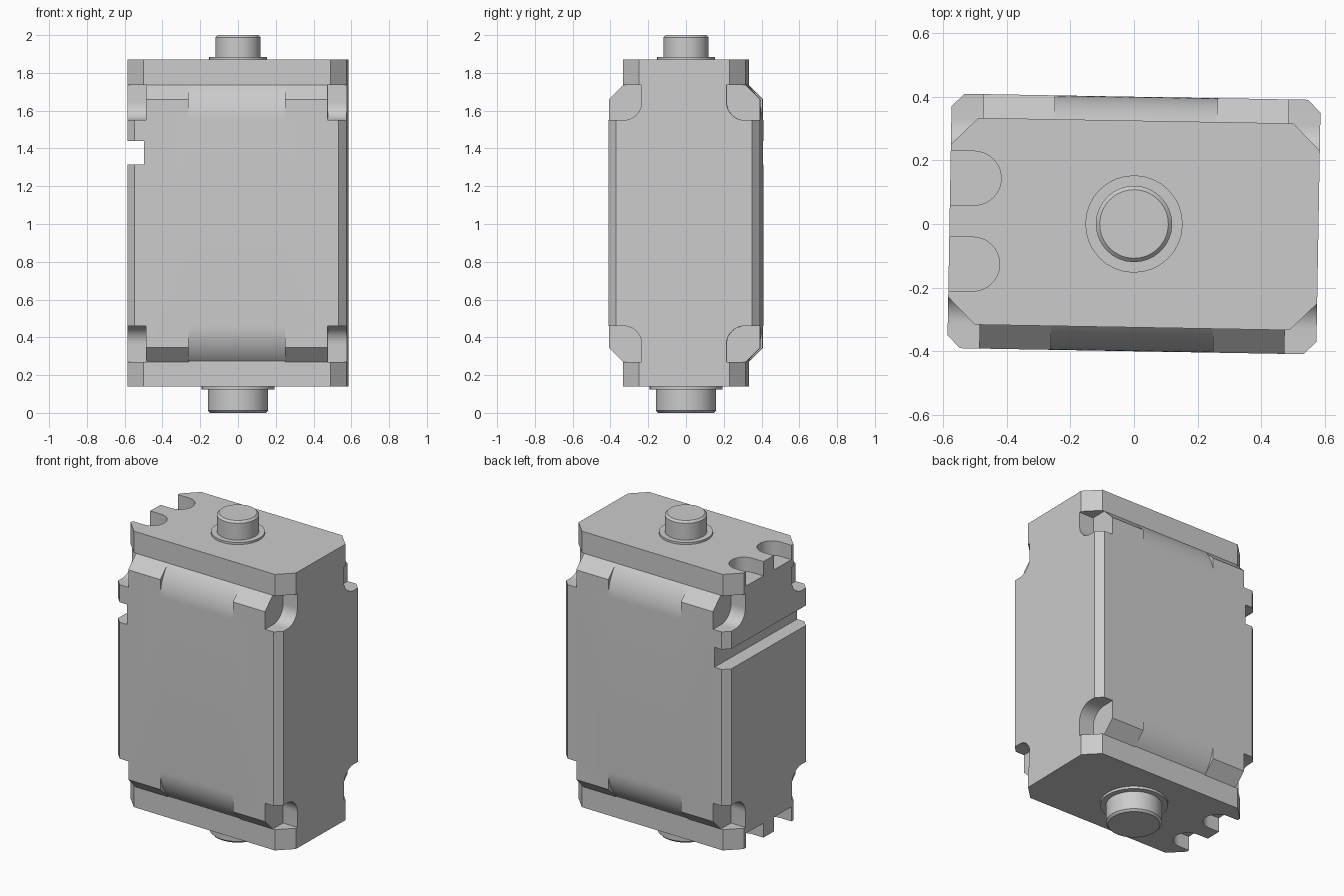
import bpy, bmesh, math
from mathutils import Matrix

cube = bpy.data.objects.get("Cube")
if cube:
    bpy.data.objects.remove(cube, do_unlink=True)

GREY = bpy.data.materials.new("light grey")
GREY.use_nodes = True
COLOUR = (0.6, 0.6, 0.6, 1)
GREY.diffuse_color = COLOUR
GREY.node_tree.nodes["Principled BSDF"].inputs["Base Color"].default_value = COLOUR

# Main dimensions, all as half widths and heights
HX, HY, CAP_Y = 0.58, 0.40, 0.325
BASE, TOP, LOW, HIGH = 0.14, 1.87, 0.27, 1.735
MID = (BASE + TOP) / 2


def prism(bm, pts, axis, lo, hi):
    """Extrude a 2D outline along x (outline in y, z) or z (outline in x, y)."""
    def place(p, t):
        return (t, p[0], p[1]) if axis == "x" else (p[0], p[1], t)
    a = [bm.verts.new(place(p, lo)) for p in pts]
    b = [bm.verts.new(place(p, hi)) for p in pts]
    bm.faces.new(a)
    bm.faces.new(b[::-1])
    for i in range(len(pts)):
        j = (i + 1) % len(pts)
        bm.faces.new((a[i], a[j], b[j], b[i]))


def make(name, bm):
    bmesh.ops.recalc_face_normals(bm, faces=bm.faces[:])
    me = bpy.data.meshes.new(name)
    bm.to_mesh(me)
    bm.free()
    ob = bpy.data.objects.new(name, me)
    bpy.context.collection.objects.link(ob)
    me.materials.append(GREY)
    return ob


def activate(ob):
    bpy.ops.object.select_all(action="DESELECT")
    ob.select_set(True)
    bpy.context.view_layer.objects.active = ob


def boolean(ob, other, operation):
    activate(ob)
    mod = ob.modifiers.new(operation, "BOOLEAN")
    mod.operation, mod.object, mod.solver = operation, other, "EXACT"
    bpy.ops.object.modifier_apply(modifier=mod.name)
    bpy.data.objects.remove(other, do_unlink=True)


def arc(cx, cy, r, start, end, n=12):
    return [(cx + r * math.cos(math.radians(start + (end - start) * i / n)),
             cy + r * math.sin(math.radians(start + (end - start) * i / n)))
            for i in range(n + 1)]


def octagon(x, y, c):
    return [(x, y - c), (x - c, y), (c - x, y), (-x, y - c),
            (-x, c - y), (c - x, -y), (x - c, -y), (x, c - y)]


def mirrored(pts, sy, sz):
    return [(sy * y, MID + sz * (z - MID)) for y, z in pts]


# Housing: side profile with sloped ends, trimmed to a chamfered plan
bm = bmesh.new()
slope = HY - CAP_Y
prism(bm, [(CAP_Y, LOW), (HY, LOW + slope), (HY, HIGH - slope), (CAP_Y, HIGH),
           (-CAP_Y, HIGH), (-HY, HIGH - slope), (-HY, LOW + slope), (-CAP_Y, LOW)],
      "x", -1, 1)
housing = make("housing", bm)
bm = bmesh.new()
prism(bm, octagon(HX, HY + 0.0001, 0.04), "z", 0, 2)
boolean(housing, make("plan_cutter", bm), "INTERSECT")

# Rounded recesses in the middle of the slopes, and corner notches
drop = HIGH - 1.55
radius = (drop ** 2 + slope ** 2) / (2 * slope)
sweep = math.degrees(math.asin(drop / radius))
recess = arc(HY - radius, 1.55, radius, 0, sweep) + [(0.6, HIGH + 0.05), (0.6, 1.55)]
recess.insert(-2, (CAP_Y, HIGH + 0.05))
notch = [(0.225, HIGH + 0.05)] + arc(0.32, 1.645, 0.095, 180, 270) + [(0.6, 1.55), (0.6, HIGH + 0.05)]
bm = bmesh.new()
for sy in (-1, 1):
    for sz in (-1, 1):
        prism(bm, mirrored(recess, sy, sz), "x", -0.255, 0.255)
        for sx in (-1, 1):
            prism(bm, mirrored(notch, sy, sz), "x", sx * 0.48, sx * 0.7)
# Groove across the right side
prism(bm, [(-0.6, 1.315), (0.6, 1.315), (0.6, 1.44), (-0.6, 1.44)], "x", -0.7, -0.49)
boolean(housing, make("housing_cutter", bm), "DIFFERENCE")

# End caps with two round-ended screw slots each
for lo, hi, cut in ((BASE, LOW, (0, BASE + 0.09)), (HIGH, TOP, (TOP - 0.09, 2))):
    bm = bmesh.new()
    prism(bm, octagon(HX, CAP_Y, 0.085), "z", lo, hi)
    cap = make("end_cap", bm)
    bm = bmesh.new()
    for y in (-0.135, 0.135):
        prism(bm, [(-0.7, y - 0.085)] + arc(-0.505, y, 0.085, -90, 90, 20) + [(-0.7, y + 0.085)],
              "z", *cut)
    boolean(cap, make("slot_cutter", bm), "DIFFERENCE")
    boolean(housing, cap, "UNION")


# Round buttons with bevelled ends, each on a thin collar
def disc(name, r, lo, hi, bevel_z=None):
    bm = bmesh.new()
    bmesh.ops.create_cone(bm, cap_ends=True, segments=32, radius1=r, radius2=r, depth=hi - lo,
                          matrix=Matrix.Translation((0, 0, (lo + hi) / 2)))
    if bevel_z is not None:
        rim = [e for e in bm.edges if all(abs(v.co.z - bevel_z) < 0.001 for v in e.verts)]
        bmesh.ops.bevel(bm, geom=rim, offset=0.012, segments=1, affect="EDGES")
    return make(name, bm)


parts = [housing,
         disc("top_collar", 0.153, TOP - 0.005, TOP + 0.013),
         disc("top_button", 0.12, TOP, 2, 2),
         disc("bottom_collar", 0.193, BASE - 0.015, BASE + 0.005),
         disc("bottom_button", 0.16, 0, BASE, 0)]

# Slight turn of the whole model, and shading with sharp edges kept
for ob in parts:
    ob.data.transform(Matrix.Rotation(math.radians(-1), 4, "Z"))
    activate(ob)
    bpy.ops.object.shade_smooth_by_angle(angle=math.radians(25))
